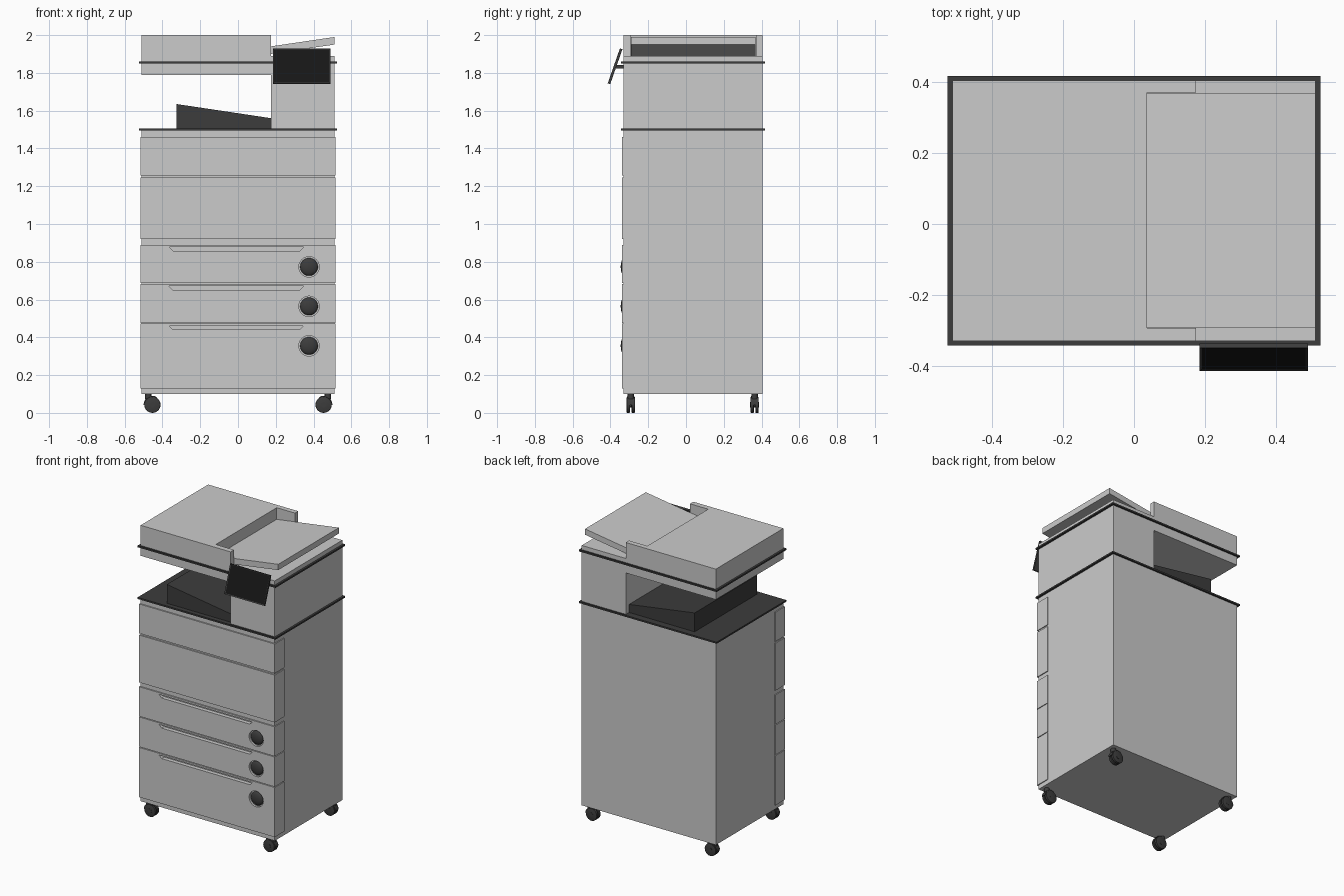
import bpy, bmesh, math
from mathutils import Matrix, Vector

if "Cube" in bpy.data.objects:
    bpy.data.objects.remove(bpy.data.objects["Cube"])


def material(name, v):
    m = bpy.data.materials.new(name)
    m.diffuse_color = (v, v, v, 1)
    m.use_nodes = True
    m.node_tree.nodes["Principled BSDF"].inputs["Base Color"].default_value = m.diffuse_color
    return m


DARK = material("dark_plastic", 0.045)
BLACK = material("black_glass", 0.008)


def finish(name, bm, mat=None, smooth=False):
    bmesh.ops.recalc_face_normals(bm, faces=bm.faces)
    me = bpy.data.meshes.new(name)
    bm.to_mesh(me)
    bm.free()
    ob = bpy.data.objects.new(name, me)
    bpy.context.collection.objects.link(ob)
    if mat:
        me.materials.append(mat)
    if smooth:
        bpy.ops.object.select_all(action='DESELECT')
        ob.select_set(True)
        bpy.context.view_layer.objects.active = ob
        bpy.ops.object.shade_smooth_by_angle(angle=math.radians(35))
    return ob


def add_prism(bm, pts, a, b, axis):
    """Extrude a 2D profile from a to b: axis y takes (x, z), axis z takes (x, y)."""
    def co(p):
        return (p[0], a, p[1]) if axis == 'y' else (p[0], p[1], a)
    f = bm.faces.new([bm.verts.new(co(p)) for p in pts])
    r = bmesh.ops.extrude_face_region(bm, geom=[f])
    d = (0, b - a, 0) if axis == 'y' else (0, 0, b - a)
    bmesh.ops.translate(bm, vec=d, verts=[v for v in r['geom'] if isinstance(v, bmesh.types.BMVert)])


def prism(name, pts, a, b, axis='y', mat=None):
    bm = bmesh.new()
    add_prism(bm, pts, a, b, axis)
    return finish(name, bm, mat)


def box(name, x0, x1, y0, y1, z0, z1, mat=None):
    return prism(name, [(x0, z0), (x1, z0), (x1, z1), (x0, z1)], y0, y1, 'y', mat)


def add_cyl(bm, x, y, z, r, length, segs=32):
    """Cylinder lying along y."""
    m = Matrix.Translation((x, y, z)) @ Matrix.Rotation(math.pi / 2, 4, 'X')
    return bmesh.ops.create_cone(bm, cap_ends=True, segments=segs, radius1=r, radius2=r,
                                 depth=length, matrix=m)['verts']


# Cabinet and wrap-around front panels
X, Y0, Y1 = 0.511, -0.33, 0.405
cabinet = box("cabinet", -X, X, Y0, Y1, 0.1, 1.5)
cut_targets = [cabinet]
panels = [("lower_drawer", 0.13, 0.472), ("middle_drawer", 0.477, 0.682), ("upper_drawer", 0.687, 0.89),
          ("front_door", 0.92, 1.246), ("top_panel", 1.258, 1.46)]
for name, z0, z1 in panels:
    p = box(name, -0.517, 0.517, -0.339, -0.235, z0, z1)
    if "drawer" in name:
        cut_targets.append(p)

# Handle grooves and knob recesses, cut into drawers and cabinet
bm = bmesh.new()
for top in (0.878, 0.671, 0.461):
    add_prism(bm, [(-0.365, top), (-0.345, top - 0.02), (0.327, top - 0.02), (0.347, top)], -0.36, -0.312, 'y')
KNOBS = (0.773, 0.564, 0.355)
for z in KNOBS:
    add_cyl(bm, 0.376, -0.345, z, 0.054, 0.04)
cutter = finish("groove_cutter", bm)
cutter.hide_render = True
cutter.display_type = 'WIRE'
for ob in cut_targets:
    mod = ob.modifiers.new("grooves", 'BOOLEAN')
    mod.operation = 'DIFFERENCE'
    mod.solver = 'EXACT'
    mod.object = cutter

# Domed knobs with a cylindrical foot
for i, z in enumerate(KNOBS):
    bm = bmesh.new()
    bmesh.ops.create_uvsphere(bm, u_segments=32, v_segments=16, radius=0.047,
                              matrix=Matrix.Translation((0.376, -0.326, z)) @ Matrix.Diagonal((1, 0.42, 1, 1)))
    finish(f"drawer_knob_{i + 1}", bm, DARK, True)

# Dark trim plates
for name, z in (("lower_trim_plate", 1.494), ("upper_trim_plate", 1.85)):
    box(name, -0.525, 0.525, -0.343, 0.417, z, z + 0.011, DARK)

# Column with overhanging scanner bed
prism("scanner_column", [(0.175, 1.5), (X, 1.5), (X, 1.855), (-X, 1.855), (-X, 1.79), (0.175, 1.79)], Y0, Y1)

# Sloped output tray
prism("output_tray", [(-0.325, 1.5), (0.176, 1.5), (0.176, 1.56), (-0.325, 1.635)], -0.31, 0.37, 'y', DARK)

# Document feeder: flat base, U-shaped hood, sloped input tray
box("feeder_base", -X, X, Y0, Y1, 1.858, 1.89)
prism("feeder_hood", [(-X, Y0), (0.175, Y0), (0.175, -0.293), (0.036, -0.293),
                      (0.036, 0.37), (0.175, 0.37), (0.175, Y1), (-X, Y1)], 1.89, 2.0, 'z')
prism("input_tray", [(0.036, 1.88), (X, 1.95), (X, 1.99), (0.036, 1.92)], -0.292, 0.369)

# Tilted control screen with recessed glass
bm = bmesh.new()
bmesh.ops.create_cube(bm, size=1, matrix=Matrix.Diagonal((0.305, 0.014, 0.196, 1)))
bm.normal_update()
front = min(bm.faces, key=lambda f: f.calc_center_median().y)
bmesh.ops.inset_region(bm, faces=[front], thickness=0.009, depth=-0.003)
front.material_index = 1
bmesh.ops.transform(bm, verts=bm.verts, matrix=Matrix.Translation((0.3375, -0.3755, 1.835))
                    @ Matrix.Rotation(-0.337, 4, 'X'))
screen = finish("control_screen", bm, DARK)
screen.data.materials.append(BLACK)
box("screen_bracket", 0.25, 0.425, -0.372, -0.325, 1.823, 1.842, DARK)

# Casters: twin wheels, axle, hood and stem
for side, sx in (("left", -1), ("right", 1)):
    for end, y in (("front", -0.292), ("back", 0.363)):
        bm = bmesh.new()
        x = sx * 0.453
        for dy in (-0.013, 0.013):
            vs = add_cyl(bm, x, y + dy, 0.043, 0.043, 0.018, 24)
            caps = [e for e in bm.edges if e.verts[0] in vs and e.verts[1] in vs
                    and abs(e.verts[0].co.y - e.verts[1].co.y) < 1e-4]
            bmesh.ops.bevel(bm, geom=caps, offset=0.004, segments=2, affect='EDGES', profile=0.5)
        add_cyl(bm, x, y, 0.043, 0.014, 0.046, 16)
        finish(f"{end}_{side}_caster_wheel", bm, DARK, True)
        bm = bmesh.new()
        arc = [(x + sx * 0.047 * math.cos(t), 0.043 + 0.047 * math.sin(t))
               for t in (math.radians(a) for a in range(0, 121, 15))]
        add_prism(bm, arc + [(x, 0.043)], y - 0.018, y + 0.018, 'y')
        bmesh.ops.create_cone(bm, cap_ends=True, segments=20, radius1=0.017, radius2=0.017, depth=0.03,
                              matrix=Matrix.Translation((sx * 0.475, y, 0.088)))
        finish(f"{end}_{side}_caster_hood", bm, DARK, True)
